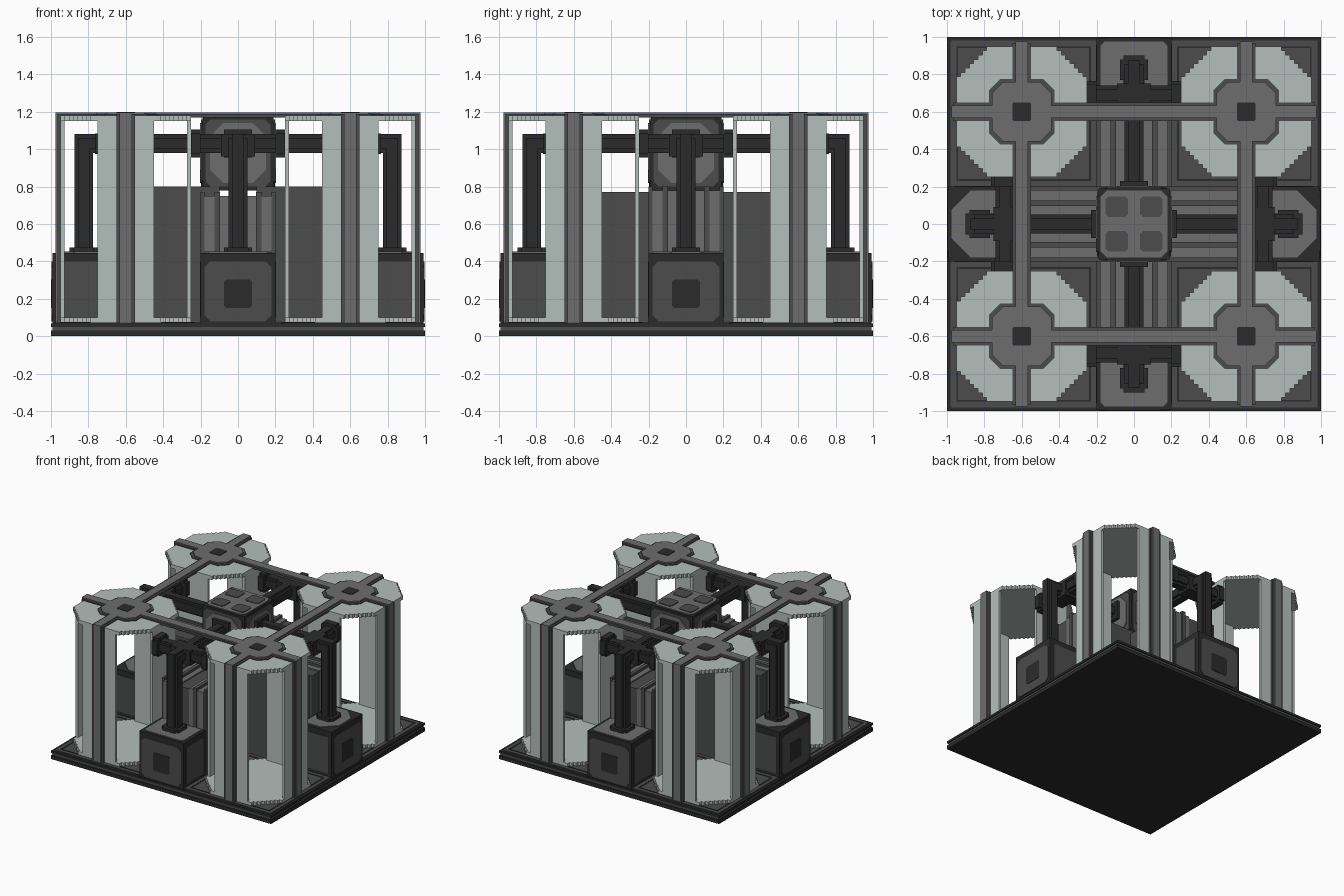
import bpy, bmesh, math
from mathutils import Matrix, Vector

old = bpy.data.objects.get("Cube")
if old:
    bpy.data.objects.remove(old, do_unlink=True)


def material(name, rgb):
    m = bpy.data.materials.new(name)
    m.use_nodes = True
    col = (*rgb, 1)
    m.diffuse_color = col
    m.node_tree.nodes["Principled BSDF"].inputs["Base Color"].default_value = col
    return m


BLACK, DARK, GREY, PALE = range(4)
MATS = [material("near black", (0.024, 0.024, 0.024)),
        material("dark grey", (0.072, 0.072, 0.072)),
        material("mid grey", (0.155, 0.155, 0.155)),
        material("pale grey green", (0.46, 0.52, 0.50))]


class Part:
    """Collects coloured blocks and plates into one object."""
    def __init__(self):
        self.bm = bmesh.new()

    def box(self, x, y, z, mat):
        size = Vector((x[1] - x[0], y[1] - y[0], z[1] - z[0]))
        mid = Vector((sum(x) / 2, sum(y) / 2, sum(z) / 2))
        m = Matrix.Translation(mid) @ Matrix.Diagonal((*size, 1))
        verts = bmesh.ops.create_cube(self.bm, size=1, matrix=m)["verts"]
        for f in {f for v in verts for f in v.link_faces}:
            f.material_index = mat

    def prism(self, outline, lift, mat, place=Matrix()):
        """Extrude a flat outline between the two heights in lift."""
        verts = [self.bm.verts.new(place @ Vector((x, y, lift[0]))) for x, y in outline]
        face = self.bm.faces.new(verts)
        r = bmesh.ops.extrude_face_region(self.bm, geom=[face])["geom"]
        top = [v for v in r if isinstance(v, bmesh.types.BMVert)]
        move = place.to_3x3() @ Vector((0, 0, lift[1] - lift[0]))
        bmesh.ops.translate(self.bm, verts=top, vec=move)
        for f in {f for v in verts + top for f in v.link_faces}:
            f.material_index = mat

    def finish(self, name, turn=0):
        bmesh.ops.recalc_face_normals(self.bm, faces=self.bm.faces)
        self.bm.transform(Matrix.Rotation(turn * math.pi / 2, 4, 'Z'))
        mesh = bpy.data.meshes.new(name)
        self.bm.to_mesh(mesh)
        self.bm.free()
        for m in MATS:
            mesh.materials.append(m)
        bpy.context.collection.objects.link(bpy.data.objects.new(name, mesh))


def chamfered(w, h, c):
    """Rectangle outline with cut corners, half sizes w and h."""
    return [(w, c - h), (w, h - c), (w - c, h), (c - w, h),
            (-w, h - c), (-w, c - h), (c - w, -h), (w - c, -h)]


def stepped_octagon(r, flat, n):
    """Octagon outline whose diagonals are small stairs."""
    s = (r - flat) / n
    corner = []
    for i in range(n):
        corner += [(r - i * s, flat + i * s), (r - i * s, flat + (i + 1) * s)]
    corner.append((flat, r))
    pts = []
    for k in range(4):
        for x, y in corner:
            for _ in range(k):
                x, y = -y, x
            pts.append((x, y))
    return pts


def upright(x, y, z):
    """Places a flat outline so that it faces the front."""
    return Matrix.Translation((x, y, z)) @ Matrix.Rotation(math.pi / 2, 4, 'X')


# Base slab with a recessed edge band and four floor plates
p = Part()
p.box((-1, 1), (-1, 1), (0, 0.03), BLACK)
p.box((-0.992, 0.992), (-0.992, 0.992), (0.03, 0.05), DARK)
p.box((-1, 1), (-1, 1), (0.05, 0.068), BLACK)
p.finish("base_slab")
for k in range(4):
    p = Part()
    p.box((0.2, 0.98), (0.2, 0.98), (0.06, 0.074), DARK)
    for a, b in ((0.23, 0.24), (0.94, 0.95)):
        p.box((a, b), (0.23, 0.95), (0.07, 0.077), BLACK)
        p.box((0.23, 0.95), (a, b), (0.07, 0.077), BLACK)
    p.finish(f"floor_plate_{k + 1}", k)

# Core cube with panelled sides and a patched lid
p = Part()
p.box((-0.19, 0.19), (-0.19, 0.19), (0.78, 1.175), BLACK)
p.prism(chamfered(0.178, 0.178, 0.03), (1.17, 1.183), GREY)
for sx in (-1, 1):
    for sy in (-1, 1):
        place = Matrix.Translation((sx * 0.093, sy * 0.093, 0))
        p.prism(chamfered(0.06, 0.055, 0.015), (1.18, 1.188), DARK, place)
p.finish("core_cube")

for k in range(4):
    ridge_top = 0.77 if k % 2 == 0 else 0.80

    # Panel on each side of the core, with the arm socket
    p = Part()
    p.prism(chamfered(0.175, 0.18, 0.03), (0, 0.008), DARK, upright(0, -0.19, 0.98))
    p.prism(chamfered(0.15, 0.16, 0.07), (0, 0.014), GREY, upright(0, -0.19, 0.98))
    p.box((-0.075, 0.075), (-0.23, -0.19), (0.955, 1.105), BLACK)
    p.finish(f"core_side_panel_{k + 1}", k)

    # Ridge running from the core out to the edge block
    p = Part()
    p.box((-0.2, 0.2), (-0.7, -0.1), (0.07, ridge_top - 0.03), DARK)
    for s in (-1, 1):
        xs = sorted((s * 0.125, s * 0.18))
        p.box(xs, (-0.708, -0.1), (0.07, ridge_top - 0.02), GREY)
        xs = sorted((s * 0.095, s * 0.125))
        p.box(xs, (-0.715, -0.1), (0.07, ridge_top), DARK)
        p.box(sorted((s * 0.05, s * 0.095)), (-0.705, -0.1), (0.07, ridge_top - 0.02), GREY)
    # full height side walls
    for s in (-1, 1):
        p.box(sorted((s * 0.18, s * 0.2)), (-0.7, -0.1), (0.07, ridge_top), DARK)
    p.finish(f"ridge_{k + 1}", k)

    # Edge block with face, side and top panels
    p = Part()
    p.box((-0.2, 0.2), (-0.992, -0.71), (0.06, 0.445), BLACK)
    p.prism(chamfered(0.178, 0.16, 0.03), (0, 0.006), DARK, upright(0, -0.99, 0.24))
    p.prism(chamfered(0.075, 0.075, 0.012), (0, 0.009), BLACK, upright(0, -0.99, 0.227))
    for s in (-1, 1):
        p.box(sorted((s * 0.195, s * 0.204)), (-0.96, -0.74), (0.1, 0.4), DARK)
    cut = 0.02 if k % 2 == 0 else 0.1
    w, y0, y1 = 0.178, -0.975, -0.72
    p.prism([(-w, y1), (-w, y0 + cut), (cut - w, y0), (w - cut, y0),
             (w, y0 + cut), (w, y1)], (0.44, 0.452), GREY)
    p.finish(f"edge_block_{k + 1}", k)

    # Pipe arm: post, arm to the core and cross pipe between two tanks
    p = Part()
    for a, b in ((0.05, 0.03), (0.03, 0.05)):
        p.box((-a, a), (-0.825 - b, -0.825 + b), (0.45, 1.03 + b), BLACK)
        p.box((-a, a), (-0.825 - b, -0.18), (1.03 - b, 1.03 + b), BLACK)
        p.box((-0.26, 0.26), (-0.69 - a, -0.69 + a), (1.03 - b, 1.03 + b), BLACK)
        # flanges
        a, b = a + 0.025, b + 0.025
        p.box((-a, a), (-0.825 - b, -0.825 + b), (0.445, 0.475), BLACK)
        for s in (-1, 1):
            p.box(sorted((s * 0.2, s * 0.25)), (-0.69 - a, -0.69 + a),
                  (1.03 - b, 1.03 + b), BLACK)
    p.box((-0.09, 0.09), (-0.75, -0.63), (0.96, 1.08), BLACK)
    p.finish(f"pipe_arm_{k + 1}", k)

    # Corner tank: stepped end discs and four flat walls, open diagonals
    cx = cy = -0.6
    p = Part()
    disc = stepped_octagon(0.35, 0.165, 8)
    centre = Matrix.Translation((cx, cy, 0))
    p.prism(disc, (0.07, 0.1), PALE, centre)
    p.prism(disc, (1.15, 1.18), PALE, centre)
    for s in (-1, 1):
        wall = sorted((s * 0.328 - 0.6, s * 0.35 - 0.6))
        p.box((cx - 0.15, cx + 0.15), wall, (0.08, 1.175), PALE)
        p.box(wall, (cy - 0.15, cy + 0.15), (0.08, 1.175), PALE)
    p.finish(f"tank_{k + 1}", k)

    # Tank frame: outer uprights, top straps and hub
    p = Part()
    for w, out, top, mat in ((0.05, 0.966, 1.187, DARK), (0.034, 0.976, 1.197, GREY)):
        p.box((cx - w, cx + w), (-out, -0.94), (0.07, top), mat)
        p.box((-out, -0.94), (cy - w, cy + w), (0.07, top), mat)
        p.box((cx - w, cx + w), (-out, 0), (1.17, top), mat)
        p.box((-out, 0), (cy - w, cy + w), (1.17, top), mat)
        r = 0.12 + w
        p.prism(chamfered(w + 0.125, w + 0.125, 0.06), (1.172, top), mat, centre)
        # far halves of the straps
        p.box((cx - w, cx + w), (0, 0.3), (1.17, top - 0.001), mat)
    p.prism(chamfered(0.05, 0.05, 0.008), (1.19, 1.2), BLACK, centre)
    p.finish(f"tank_frame_{k + 1}", k)
